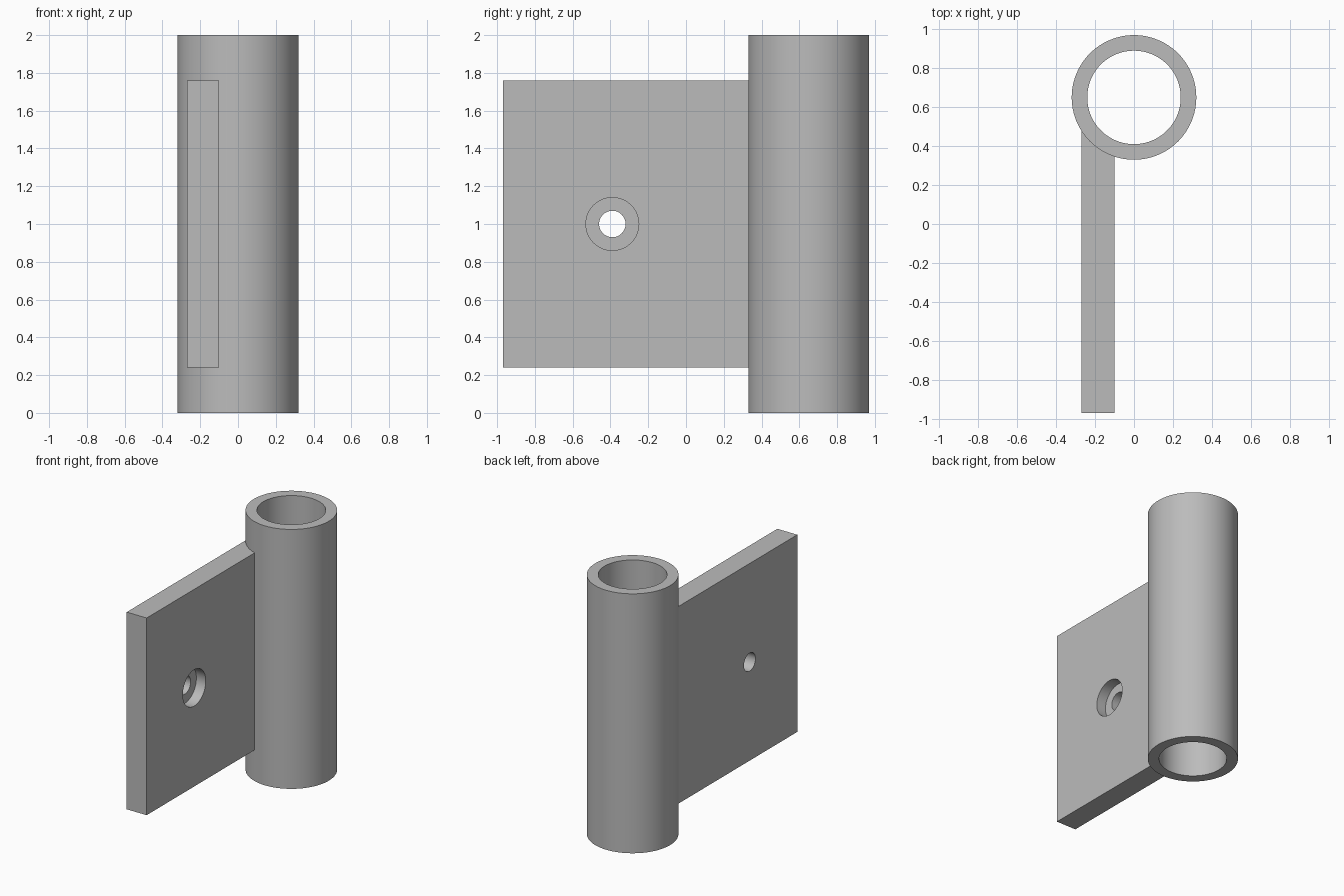
import bpy
import math

default = bpy.data.objects.get("Cube")
if default:
    bpy.data.objects.remove(default, do_unlink=True)

# Plain grey metal
grey = bpy.data.materials.new("grey_metal")
grey.use_nodes = True
colour = (0.5, 0.5, 0.5, 1)
grey.diffuse_color = colour
grey.node_tree.nodes["Principled BSDF"].inputs["Base Color"].default_value = colour

HEIGHT = 2.0
BARREL_Y = 0.65
PLATE_LEFT, PLATE_RIGHT = -0.27, -0.10
HOLE_Y, HOLE_Z = -0.39, 1.0


def cylinder(name, radius, depth, location, along_x=False, sides=96):
    turn = (0, math.pi / 2, 0) if along_x else (0, 0, 0)
    bpy.ops.mesh.primitive_cylinder_add(vertices=sides, radius=radius, depth=depth,
                                        location=location, rotation=turn)
    obj = bpy.context.object
    obj.name = name
    obj.data.materials.append(grey)
    return obj


def box(name, low, high):
    bpy.ops.mesh.primitive_cube_add(size=1, location=[(a + b) / 2 for a, b in zip(low, high)])
    obj = bpy.context.object
    obj.name = name
    obj.scale = [b - a for a, b in zip(low, high)]
    bpy.ops.object.transform_apply(location=False, rotation=False, scale=True)
    obj.data.materials.append(grey)
    return obj


def combine(target, tool, operation):
    mod = target.modifiers.new(operation.lower(), 'BOOLEAN')
    mod.operation = operation
    mod.solver = 'EXACT'
    mod.object = tool
    bpy.context.view_layer.objects.active = target
    bpy.ops.object.modifier_apply(modifier=mod.name)
    bpy.data.objects.remove(tool, do_unlink=True)


# Barrel joined to the mounting plate
hinge = cylinder("hinge_leaf", 0.32, HEIGHT, (0, BARREL_Y, HEIGHT / 2))
plate = box("mounting_plate", (PLATE_LEFT, -0.97, 0.24), (PLATE_RIGHT, 0.60, 1.76))
combine(hinge, plate, 'UNION')

# Pin bore through the barrel
bore = cylinder("pin_bore", 0.24, HEIGHT + 0.4, (0, BARREL_Y, HEIGHT / 2))
combine(hinge, bore, 'DIFFERENCE')

# Screw hole with a counterbore on the +x face
screw_hole = cylinder("screw_hole", 0.07, 0.6, (PLATE_LEFT, HOLE_Y, HOLE_Z), True, 64)
combine(hinge, screw_hole, 'DIFFERENCE')
counterbore = cylinder("counterbore", 0.14, 0.16, (PLATE_RIGHT, HOLE_Y, HOLE_Z), True, 64)
combine(hinge, counterbore, 'DIFFERENCE')

# Smooth round walls, sharp rims
bpy.ops.object.select_all(action='DESELECT')
hinge.select_set(True)
bpy.context.view_layer.objects.active = hinge
bpy.ops.object.shade_smooth_by_angle(angle=math.radians(30))
